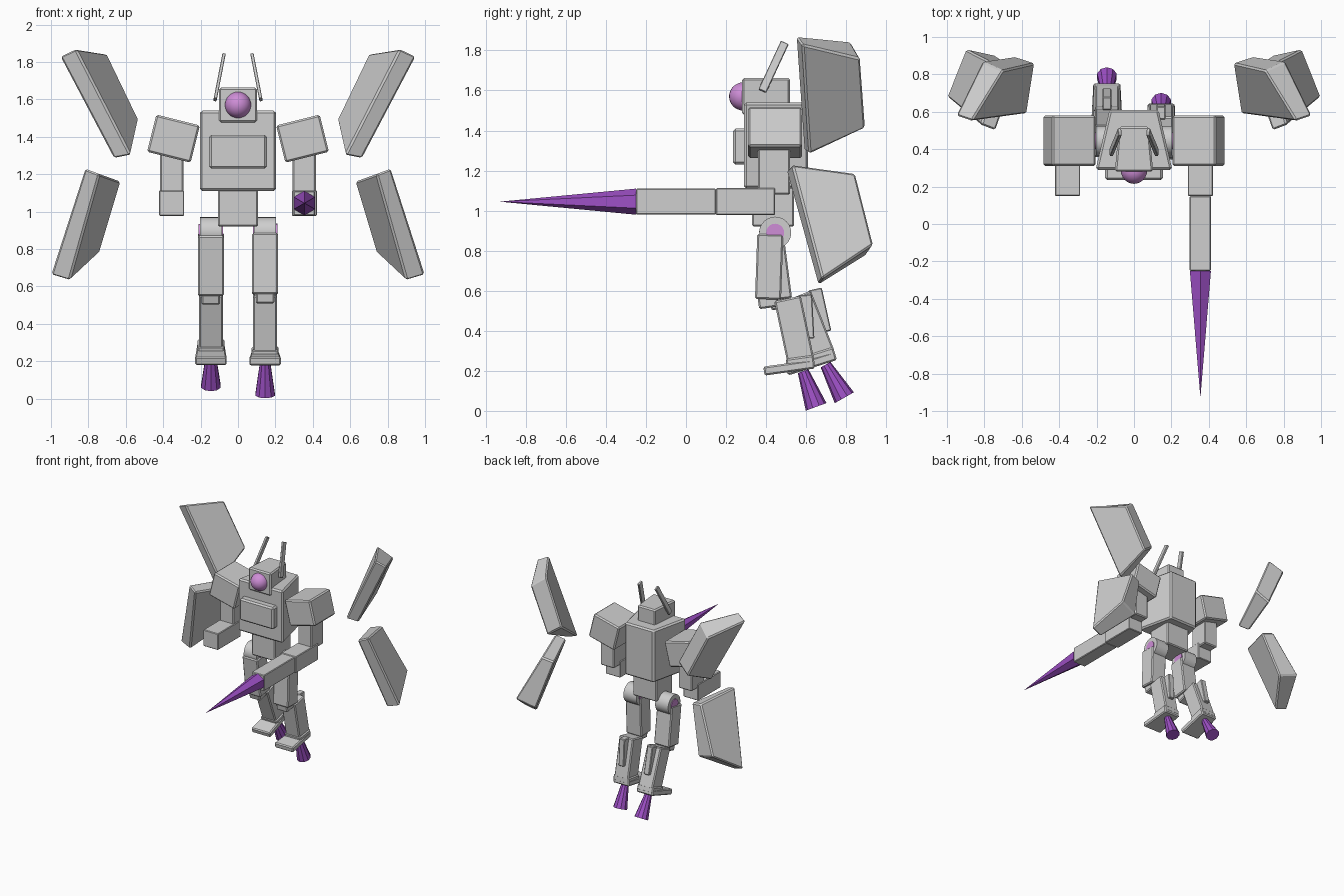
import bpy, bmesh
from math import radians
from mathutils import Matrix, Vector, Euler

default = bpy.data.objects.get("Cube")
if default:
    bpy.data.objects.remove(default, do_unlink=True)


def material(name, color):
    mat = bpy.data.materials.new(name)
    mat.use_nodes = True
    mat.diffuse_color = (*color, 1)
    mat.node_tree.nodes["Principled BSDF"].inputs["Base Color"].default_value = (*color, 1)
    return mat


GREY = material("armour_grey", (0.62, 0.62, 0.62))
PINK = material("light_violet", (0.62, 0.27, 0.68))
PURPLE = material("deep_purple", (0.34, 0.08, 0.56))


def finish(name, bm, mat, matrix, bevel=0.0, smooth=False):
    bmesh.ops.recalc_face_normals(bm, faces=bm.faces)
    mesh = bpy.data.meshes.new(name)
    bm.to_mesh(mesh)
    bm.free()
    mesh.materials.append(mat)
    obj = bpy.data.objects.new(name, mesh)
    bpy.context.collection.objects.link(obj)
    obj.matrix_world = matrix
    if bevel:
        mod = obj.modifiers.new("edge_bevel", 'BEVEL')
        mod.width = bevel
        mod.segments = 1
    if smooth:
        bpy.ops.object.select_all(action='DESELECT')
        obj.select_set(True)
        bpy.context.view_layer.objects.active = obj
        bpy.ops.object.shade_smooth_by_angle(angle=radians(35))
    return obj


def place(loc, rot=(0, 0, 0), pose=Matrix()):
    turn = Euler([radians(a) for a in rot]).to_matrix().to_4x4()
    return pose @ Matrix.Translation(loc) @ turn


def box(name, loc, size, rot=(0, 0, 0), pose=Matrix(), back=1.0, bevel=0.008):
    """Bevelled block; back narrows its rear face."""
    bm = bmesh.new()
    bmesh.ops.create_cube(bm, size=1)
    for v in bm.verts:
        v.co = Vector(a * b for a, b in zip(v.co, size))
        if v.co.y > 0:
            v.co.x *= back
    return finish(name, bm, GREY, place(loc, rot, pose), bevel)


def cone(name, loc, r1, r2, depth, sides, mat, rot=(0, 0, 0), pose=Matrix(), smooth=False):
    bm = bmesh.new()
    bmesh.ops.create_cone(bm, cap_ends=True, segments=sides, radius1=r1, radius2=r2, depth=depth)
    return finish(name, bm, mat, place(loc, rot, pose), smooth=smooth)


def binder(name, side, inner, outer):
    """Slab between an inner and an outer four-cornered face."""
    bm = bmesh.new()
    a, b = ([bm.verts.new((side * x, y, z)) for x, y, z in face] for face in (inner, outer))
    bm.faces.new(a)
    bm.faces.new(b)
    for i in range(4):
        j = (i + 1) % 4
        bm.faces.new((a[i], a[j], b[j], b[i]))
    return finish(name, bm, GREY, Matrix(), 0.01)


# Torso and head
box("chest", (0, 0.45, 1.325), (0.41, 0.32, 0.43), back=0.64, bevel=0.012)
box("chest_plate", (0, 0.27, 1.32), (0.31, 0.07, 0.18), bevel=0.012)
box("waist", (0, 0.435, 1.02), (0.215, 0.21, 0.2))
box("head", (0, 0.4, 1.57), (0.205, 0.24, 0.185), back=0.78, bevel=0.01)

bm = bmesh.new()
bmesh.ops.create_uvsphere(bm, u_segments=24, v_segments=16, radius=0.07)
finish("eye", bm, PINK, place((0, 0.285, 1.57)), smooth=True)

# Floating binders: corners run front top, back top, back bottom, front bottom
UPPER_INNER = [(.866, .55, 1.87), (.7, .82, 1.845), (.53, .86, 1.49), (.572, .59, 1.3)]
UPPER_OUTER = [(.952, .58, 1.83), (.81, .87, 1.76), (.64, .895, 1.41), (.663, .615, 1.283)]
LOWER_INNER = [(.74, .5, 1.2), (.626, .82, 1.16), (.74, .9, .78), (.9, .66, .63)]
LOWER_OUTER = [(.818, .53, 1.23), (.725, .845, 1.185), (.9, .935, .83), (1, .68, .66)]

HIP = Vector((0, 0.445, 0.89))
for side, label in ((1, "left"), (-1, "right")):
    binder(label + "_upper_binder", side, UPPER_INNER, UPPER_OUTER)
    binder(label + "_lower_binder", side, LOWER_INNER, LOWER_OUTER)

    # Antenna and arm
    box(label + "_antenna", (side * 0.099, 0.437, 1.718), (0.018, 0.042, 0.27),
        (-24.5, side * -11, 0), bevel=0.003)
    box(label + "_shoulder", (side * 0.345, 0.445, 1.39), (0.24, 0.27, 0.205),
        (0, side * -14, 0), bevel=0.01)
    box(label + "_upper_arm", (side * 0.355, 0.44, 1.2), (0.125, 0.16, 0.24))
    box(label + "_forearm", (side * 0.355, 0.2975, 1.045), (0.135, 0.295, 0.135), bevel=0.005)

    # Leg, with the right one swung back around the hip
    swing = 0 if side > 0 else radians(9.5)
    pose = Matrix.Translation(HIP) @ Matrix.Rotation(swing, 4, 'X') @ Matrix.Translation(-HIP)
    x = side * 0.145
    cone(label + "_hip_joint", (x, *HIP.yz), 0.08, 0.08, 0.118, 24, GREY,
         (0, 90, 0), pose, smooth=True)
    cone(label + "_hip_cap", (x, *HIP.yz), 0.045, 0.045, 0.13, 20, PINK,
         (0, 90, 0), pose, smooth=True)
    box(label + "_thigh", (x, 0.415, 0.72), (0.14, 0.13, 0.325), (-2, 0, 0), pose)
    box(label + "_knee", (x, 0.41, 0.55), (0.1, 0.1, 0.07), (8, 0, 0), pose)
    box(label + "_shin", (x, 0.54, 0.405), (0.128, 0.135, 0.32), (12, 0, 0), pose)
    box(label + "_calf_fin", (x, 0.6, 0.47), (0.048, 0.07, 0.22), (3, 0, 0), pose, bevel=0.005)
    box(label + "_foot", (x, 0.515, 0.217), (0.17, 0.255, 0.045), (8, 0, 0), pose, back=0.85)
    box(label + "_ankle", (x, 0.57, 0.245), (0.145, 0.14, 0.05), (8, 0, 0), pose)
    cone(label + "_thruster_flame", (x, 0.617, 0.11), 0.055, 0.028, 0.19, 10, PURPLE,
         (20, 0, 0), pose)

# Lance on the left forearm
box("lance_barrel", (0.355, -0.05, 1.045), (0.115, 0.4, 0.13), bevel=0.005)
cone("lance_spike", (0.355, -0.59, 1.045), 0.065, 0, 0.68, 6, PURPLE, (90, 0, 0))
